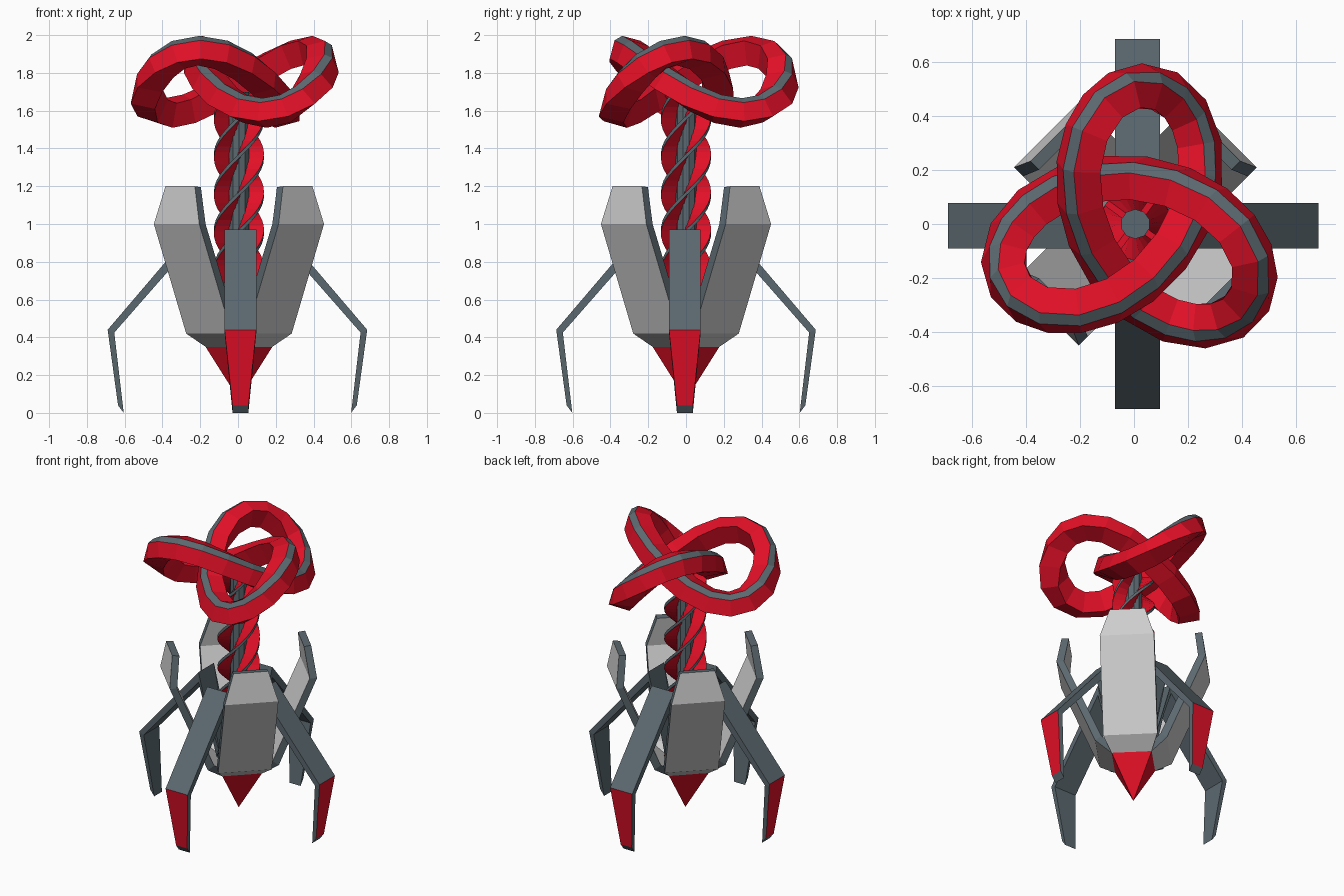
import bpy, bmesh, math
from mathutils import Vector, Matrix

if "Cube" in bpy.data.objects:
    bpy.data.objects.remove(bpy.data.objects["Cube"])


def make_mat(name, col):
    m = bpy.data.materials.new(name)
    m.use_nodes = True
    m.diffuse_color = (*col, 1)
    m.node_tree.nodes["Principled BSDF"].inputs["Base Color"].default_value = (*col, 1)
    return m


RED, SLATE, GREY = range(3)
MATS = [make_mat("bright_red", (0.76, 0.005, 0.02)),
        make_mat("slate", (0.105, 0.14, 0.16)),
        make_mat("light_grey", (0.62, 0.62, 0.62))]


def finish(name, bm, loc=(0, 0, 0)):
    bmesh.ops.recalc_face_normals(bm, faces=bm.faces)
    me = bpy.data.meshes.new(name)
    bm.to_mesh(me)
    bm.free()
    for m in MATS:
        me.materials.append(m)
    ob = bpy.data.objects.new(name, me)
    ob.location = loc
    bpy.context.collection.objects.link(ob)
    return ob


def loft(bm, rings, mat_of_side, closed=False, caps=SLATE):
    """Skin a list of cross-sections; each side gets a colour by rule."""
    rows = [[bm.verts.new(p) for p in ring] for ring in rings]
    n = len(rows[0])
    pairs = list(zip(rows, rows[1:] + rows[:1])) if closed else list(zip(rows, rows[1:]))
    for i, (a, b) in enumerate(pairs):
        for j in range(n):
            k = (j + 1) % n
            f = bm.faces.new((a[j], a[k], b[k], b[j]))
            f.material_index = mat_of_side(i, j)
    if not closed:
        for row in (rows[0], rows[-1]):
            bm.faces.new(row).material_index = caps


def radial_slab(name, outer, inner, angle, rule, loc):
    """Slab given by (radius, height, half width) stations, turned about z."""
    rings = []
    for (r, z, w), (ri, zi) in zip(outer, inner):
        rings.append([(r, -w, z), (r, w, z), (ri, w, zi), (ri, -w, zi)])
    bm = bmesh.new()
    loft(bm, rings, rule)
    bm.transform(Matrix.Rotation(angle, 4, "Z"))
    return finish(name, bm, loc)


CENTRE = 0.005

# Four diagonal shell panels: grey faces with slate rims
panel_out = [(0.125, 0.35, 0.125), (0.225, 0.42, 0.17), (0.467, 1.0, 0.17), (0.44, 1.2, 0.11)]
panel_in = [(0.09, 0.38), (0.185, 0.45), (0.42, 1.0), (0.395, 1.195)]
for i, side in enumerate(("back_left", "back_right", "front_right", "front_left")):
    radial_slab(side + "_panel", panel_out, panel_in, math.pi / 4 + i * math.pi / 2,
                lambda s, j: GREY if j in (0, 2) else SLATE, (CENTRE, 0, 0))

# Four bent legs, red on the outside of the shin
leg_out = [(0.632, 0.04, 0.042), (0.687, 0.44, 0.084), (0.235, 0.97, 0.084), (0.11, 0.4, 0.06)]
leg_in = [(0.602, 0.0), (0.652, 0.425), (0.235, 0.90), (0.075, 0.4)]
for i, side in enumerate(("left", "back", "right", "front")):
    shift = (0.013, 0, 0) if i % 2 else (-0.003, -0.006, 0)
    radial_slab(side + "_leg", leg_out, leg_in, i * math.pi / 2,
                lambda s, j: RED if s == 0 and j == 0 else SLATE, shift)

# Red four-sided spike below the panels
bm = bmesh.new()
bmesh.ops.create_cone(bm, cap_ends=True, segments=4, radius1=0.0, radius2=0.177, depth=0.28)
# put the corners on the axes
corner = max(bm.verts, key=lambda v: v.co.xy.length).co
bm.transform(Matrix.Rotation(-math.atan2(corner.y, corner.x), 4, "Z"))
finish("bottom_spike", bm, (CENTRE, 0, 0.21))

# Slate core rod
bm = bmesh.new()
bmesh.ops.create_cone(bm, cap_ends=True, segments=10, radius1=0.055, radius2=0.055, depth=1.34)
for f in bm.faces:
    f.material_index = SLATE
finish("column_core", bm, (CENTRE, 0, 1.03))

# Four twisted red fins with slate outer edges
Z0, Z1, PITCH, STEPS = 0.36, 1.68, 0.8, 44
bm = bmesh.new()
for k in range(4):
    rings = []
    for s in range(STEPS + 1):
        z = Z0 + (Z1 - Z0) * s / STEPS
        turn = Matrix.Rotation(math.tau * (z - 1.36) / PITCH + k * math.pi / 2, 3, "Z")
        section = [(0.03, -0.012), (0.132, -0.012), (0.132, 0.012), (0.03, 0.012)]
        rings.append([turn @ Vector((x, y, z)) for x, y in section])
    loft(bm, rings, lambda s, j: SLATE if j == 1 else RED, caps=RED)
finish("column_fins", bm, (CENTRE, 0, 0))

# Three-lobed knot: square band whose upper outer corner is a slate chamfer
SCALE, RISE, SEGMENTS = 0.171, 0.165, 36
HALF, CUT, ROLL = 0.0675, 0.033, math.radians(15)
LOBE = math.radians(84)


def knot_point(t):
    x = 2 * math.cos(2 * t) + math.cos(t)
    y = 2 * math.sin(2 * t) - math.sin(t)
    p = Vector((x * SCALE, y * SCALE, math.sin(3 * t) * RISE))
    return Matrix.Rotation(LOBE, 3, "Z") @ p


band = [(HALF, -HALF), (HALF, HALF - CUT), (HALF - CUT, HALF), (-HALF, HALF), (-HALF, -HALF)]
rings = []
for i in range(SEGMENTS):
    t = math.tau * i / SEGMENTS
    p = knot_point(t)
    tangent = (knot_point(t + 0.01) - knot_point(t - 0.01)).normalized()
    out = tangent.cross(Vector((0, 0, 1))).normalized()
    up = out.cross(tangent)
    c, s = math.cos(ROLL), math.sin(ROLL)
    rings.append([p + out * (a * c - b * s) + up * (a * s + b * c) for a, b in band])
bm = bmesh.new()
loft(bm, rings, lambda s, j: SLATE if j == 1 else RED, closed=True)
finish("knot_band", bm, (0, 0, 1.757))
